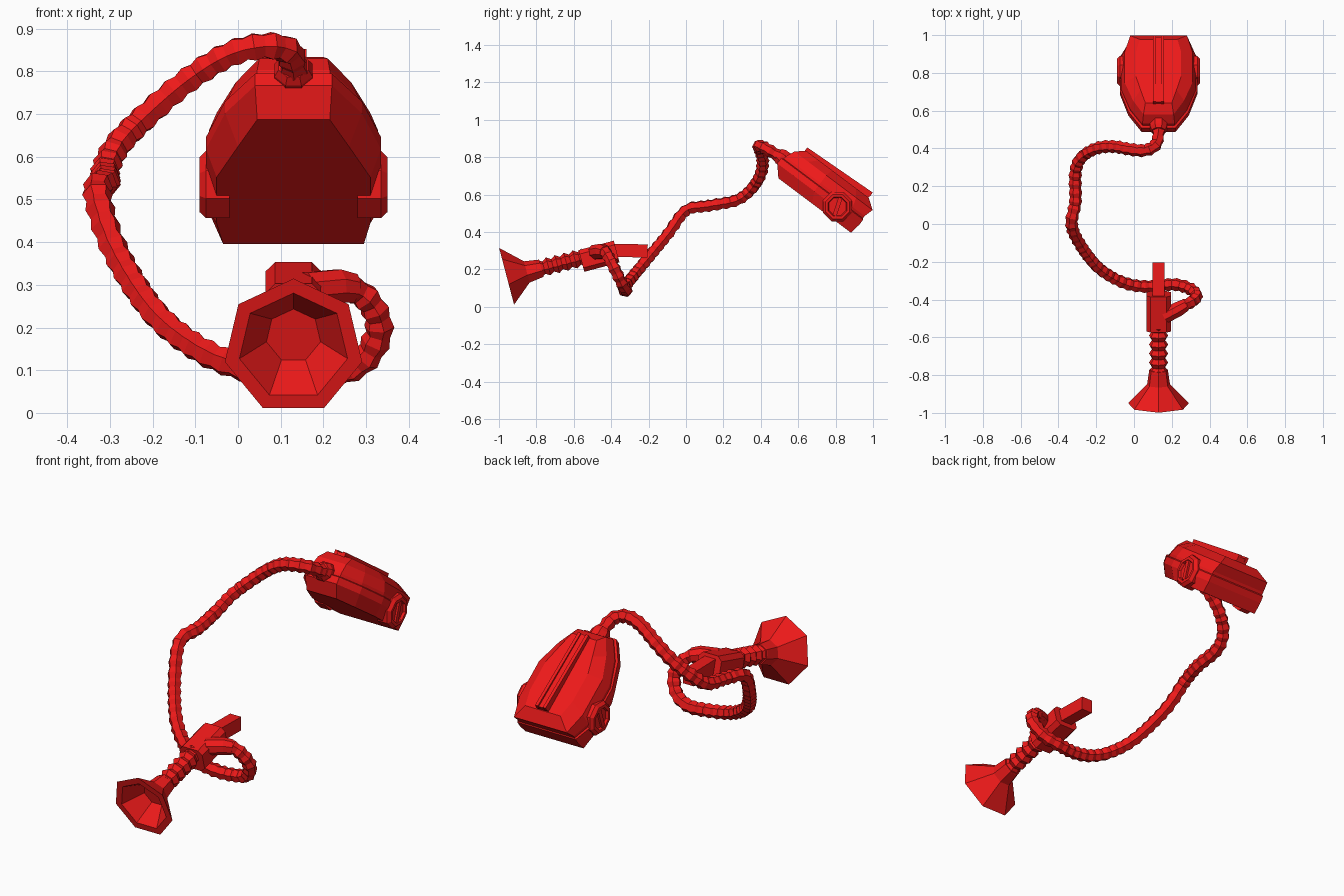
import bpy, bmesh, math
from mathutils import Vector, Matrix

if "Cube" in bpy.data.objects:
    bpy.data.objects.remove(bpy.data.objects["Cube"])

red = bpy.data.materials.new("red")
red.diffuse_color = (0.85, 0.01, 0.01, 1)
red.use_nodes = True
red.node_tree.nodes["Principled BSDF"].inputs["Base Color"].default_value = red.diffuse_color
CX = 0.13                                   # shared centre line of body and horn


def finish(name, bm):
    bmesh.ops.recalc_face_normals(bm, faces=bm.faces)
    me = bpy.data.meshes.new(name)
    bm.to_mesh(me)
    bm.free()
    me.materials.append(red)
    ob = bpy.data.objects.new(name, me)
    bpy.context.collection.objects.link(ob)
    return ob


def skin(name, rings):
    """Bridge equal-length point rings and cap both ends."""
    bm = bmesh.new()
    vs = [[bm.verts.new(p) for p in r] for r in rings]
    n = len(rings[0])
    for a, b in zip(vs, vs[1:]):
        for i in range(n):
            j = (i + 1) % n
            bm.faces.new((a[i], a[j], b[j], b[i]))
    bm.faces.new(vs[0])
    bm.faces.new(vs[-1])
    return finish(name, bm)


def tube(name, pts, radii, sides, phase=0.0, tangent=None):
    """Round sections along a path; angle zero points up."""
    pts = [Vector(p) for p in pts]
    up, rings = Vector((0, 0, 1)), []
    for k, (p, r) in enumerate(zip(pts, radii)):
        t = tangent or (pts[min(k + 1, len(pts) - 1)] - pts[max(k - 1, 0)])
        t = t.normalized()
        up = (up - t * up.dot(t)).normalized()
        side = t.cross(up)
        rings.append([p + (up * math.cos(a) + side * math.sin(a)) * r
                      for a in (phase + math.tau * i / sides for i in range(sides))])
    return skin(name, rings)


def box(name, centre, size, tilt, bevel=0.0):
    """Box tilted about x, lengthwise (y) edges optionally chamfered."""
    bm = bmesh.new()
    bmesh.ops.create_cube(bm, size=1)
    bmesh.ops.scale(bm, vec=size, verts=bm.verts)
    if bevel:
        es = [e for e in bm.edges if abs(e.verts[0].co.y - e.verts[1].co.y) > 1e-4]
        bmesh.ops.bevel(bm, geom=es, offset=bevel, segments=1, affect='EDGES')
    bm.transform(Matrix.Translation(centre) @ Matrix.Rotation(tilt, 4, 'X'))
    return finish(name, bm)


# ---- Tilted body: stacked outlines in a local frame (x, u along, n up) ----
TILT = math.atan2(-0.6, 0.8)


def body_pt(x, u, n):
    return Vector((CX + x, 0.75 + 0.8 * u + 0.6 * n, 0.62 - 0.6 * u + 0.8 * n))


def outline(half, n):
    return [body_pt(x, u, n) for x, u in half] + \
           [body_pt(-x, u, n) for x, u in reversed(half)]


bottom = [(.085, -.245), (.13, -.14), (.18, -.02), (.18, .16), (.165, .24)]
middle = [(.09, -.298), (.16, -.19), (.205, -.05), (.205, .17), (.165, .25)]
inset = [(.085, -.285), (.15, -.185), (.198, -.05), (.198, .165), (.16, .245)]
upper = [(.08, -.262), (.135, -.17), (.18, -.05), (.18, .15), (.15, .26)]
crown = [(.07, -.215), (.095, -.13), (.12, -.04), (.12, .12), (.10, .205)]
skin("body_shell", [outline(bottom, -.10), outline(middle, -.04), outline(middle, -.005),
                    outline(inset, .0), outline(inset, .015), outline(upper, .066),
                    outline(crown, .106)])

# Raised spine on top, with a slot between two rails
box("spine_base", body_pt(0, -.008, .108), (.06, .42, .035), TILT + .03)
for s in (-1, 1):
    box("spine_rail", body_pt(s * .022, -.008, .120), (.016, .425, .026), TILT + .04)

# Side wheels: chamfered rim with recessed hub and a cross bar
for s in (-1, 1):
    c = body_pt(0, .099, -.032)
    xs = (.15, .205, .22, .22, .208)
    tube("side_wheel", [(CX + s * x, c.y, c.z) for x in xs], (.085, .085, .07, .055, .05),
         8, math.pi / 8, Vector((s, 0, 0)))
    box("wheel_bar", (CX + s * .208, c.y, c.z), (.02, .022, .10), TILT * .5)

# ---- Horn, neck and handle share one straight axis ----
AXIS = Vector((0, .967, .255))


def axis_pt(d):
    return Vector((CX, -.957, .155)) + AXIS * d


# Flared seven-sided horn, recessed inside
tube("horn", [axis_pt(d) for d in (.10, 0, 0, .11, .19)],
     (.065, .13, .165, .062, .05), 7, 0, AXIS)

# Ribbed neck
neck_d = [.18 + .0245 * i for i in range(11)]
tube("neck", [axis_pt(d) for d in neck_d],
     [.052 if i % 2 == 0 else .036 for i in range(11)], 7, 0, AXIS)

# Handle block and rear grip
box("handle", (CX, -.465, .27), (.13, .195, .12), math.radians(15), .022)
box("rear_grip", (CX, -.30, .30), (.062, .19, .07), math.radians(-1))

# Side outlet on the handle
tube("hose_outlet", [(.16, -.49, .29), (.235, -.45, .297), (.27, -.43, .292)],
     (.042, .042, .036), 8, math.pi / 8)

# ---- Corrugated hose: smooth path resampled into alternating rings ----
path = [Vector(p) for p in (
    (.13, .54, .78), (.13, .48, .815), (.115, .42, .85), (.06, .39, .86), (-.02, .395, .84),
    (-.11, .41, .785), (-.20, .40, .71), (-.28, .35, .63), (-.31, .27, .57), (-.31, .12, .54),
    (-.33, .0, .515), (-.29, -.10, .385), (-.20, -.22, .24), (-.10, -.29, .155),
    (.0, -.325, .11), (.11, -.33, .09), (.21, -.32, .09), (.29, -.34, .12), (.33, -.375, .19),
    (.315, -.405, .25), (.27, -.43, .29), (.20, -.46, .295))]
dense = []
for i in range(len(path) - 1):
    p0, p1, p2, p3 = (path[max(0, min(len(path) - 1, i + k))] for k in (-1, 0, 1, 2))
    for j in range(20):
        t = j / 20
        dense.append(.5 * (2 * p1 + (p2 - p0) * t + (2 * p0 - 5 * p1 + 4 * p2 - p3) * t * t
                           + (3 * p1 - p0 - 3 * p2 + p3) * t ** 3))
hose, travelled = [dense[0]], 0.0
for a, b in zip(dense, dense[1:]):
    travelled += (b - a).length
    if travelled >= .019:
        hose.append(b)
        travelled = 0.0
tube("hose", hose, [.036 if i % 2 else .029 for i in range(len(hose))], 6)

# Collar where the hose meets the body
tube("hose_collar", [body_pt(0, u, .0) for u in (-.25, -.305, -.325)], (.05, .048, .038),
     8, math.pi / 8)
